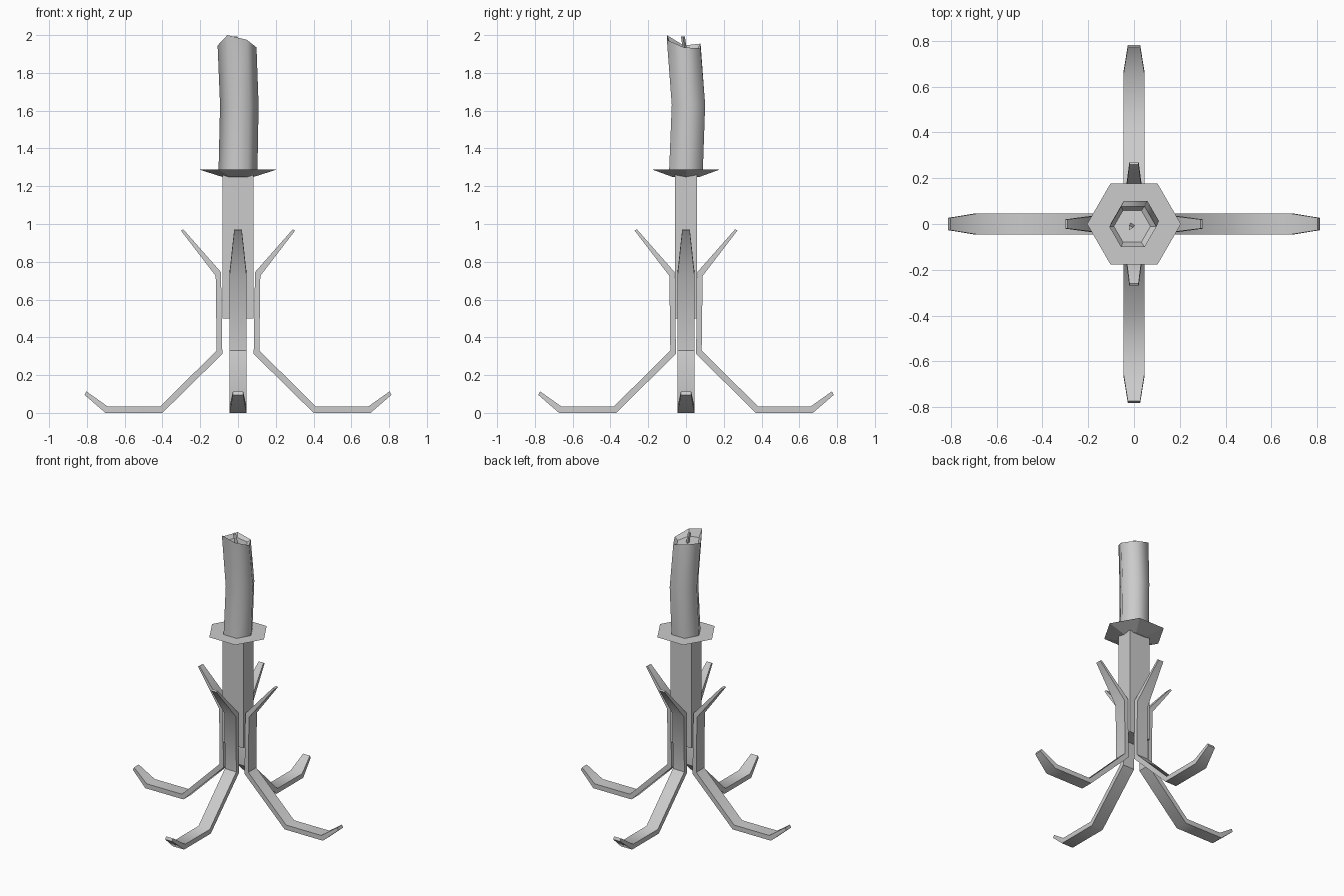
import bpy, bmesh, math
from mathutils import Vector, Matrix

if "Cube" in bpy.data.objects:
    bpy.data.objects.remove(bpy.data.objects["Cube"], do_unlink=True)

# Single plain grey material
grey = bpy.data.materials.new("plain grey")
grey.use_nodes = True
grey.diffuse_color = (0.6, 0.6, 0.6, 1)
grey.node_tree.nodes["Principled BSDF"].inputs["Base Color"].default_value = (0.6, 0.6, 0.6, 1)


def loft(name, rings, smooth_sides=False):
    """Skin a list of equal-length vertex rings and cap both ends."""
    bm = bmesh.new()
    loops = [[bm.verts.new(p) for p in ring] for ring in rings]
    n = len(loops[0])
    for a, b in zip(loops, loops[1:]):
        for i in range(n):
            j = (i + 1) % n
            bm.faces.new((a[i], a[j], b[j], b[i])).smooth = smooth_sides
    bm.faces.new(loops[0][::-1])
    bm.faces.new(loops[-1])
    bmesh.ops.recalc_face_normals(bm, faces=bm.faces)
    mesh = bpy.data.meshes.new(name)
    bm.to_mesh(mesh)
    bm.free()
    mesh.materials.append(grey)
    obj = bpy.data.objects.new(name, mesh)
    bpy.context.collection.objects.link(obj)
    return obj


def ring(radius, z, sides=6, x=0, y=0):
    """Regular polygon; z is a height or one height per corner."""
    heights = z if isinstance(z, list) else [z] * sides
    return [Vector((x + radius * math.cos(math.tau * i / sides),
                    y + radius * math.sin(math.tau * i / sides), h))
            for i, h in enumerate(heights)]


def smooth_by_angle(obj, degrees):
    bpy.ops.object.select_all(action='DESELECT')
    obj.select_set(True)
    bpy.context.view_layer.objects.active = obj
    bpy.ops.object.shade_smooth_by_angle(angle=math.radians(degrees))


# Rectangular stem
loft("stem", [[(sx * 0.083, sy * 0.058, z) for sx, sy in ((-1, -1), (1, -1), (1, 1), (-1, 1))]
              for z in (0.5, 1.26)])

# Hexagonal drip plate
loft("drip_plate", [ring(0.085, 1.25), ring(0.205, 1.288)])

# Bent candle with an uneven, hollowed top
rim_heights = [1.935, 1.93, 1.955, 1.945, 2.0, 1.975]
rim = ring(0.103, rim_heights, x=-0.005, y=-0.012)
floor = ring(0.08, [h * 0.4 + 1.93 * 0.6 - 0.015 for h in rim_heights], x=-0.008, y=-0.01)
loft("candle", [ring(0.103, 1.285), ring(0.102, 1.63, x=0.007, y=0.013), rim], True)
candle = bpy.data.objects["candle"]
bm = bmesh.new()
bm.from_mesh(candle.data)
top = max(bm.faces, key=lambda f: f.calc_center_median().z)
bmesh.ops.inset_individual(bm, faces=[top], thickness=0.015)
for v in top.verts:
    v.co = min(floor, key=lambda p: (p.xy - v.co.xy).length)
bm.to_mesh(candle.data)
bm.free()
for edge in candle.data.edges:
    a, b = (candle.data.vertices[i].co.z for i in edge.vertices)
    edge.use_edge_sharp = min(a, b) > 1.85

# Three-sided wick
loft("wick", [ring(0.012, 1.92, 3, -0.008, -0.006), ring(0.012, 1.992, 3, -0.016, -0.016)])

# Arms: outer point, inner point (distance, height) and half width
stations = [
    ((0.302, 0.965), (0.290, 0.972), 0.02),
    ((0.118, 0.725), (0.090, 0.745), 0.045),
    ((0.113, 0.33), (0.083, 0.312), 0.045),
    ((0.412, 0.034), (0.400, 0.0), 0.045),
    ((0.690, 0.034), (0.702, 0.0), 0.045),
    ((0.803, 0.114), (0.812, 0.095), 0.027),
]
for index, name in enumerate(("left", "back", "right", "front")):
    shift = -0.03 if index % 2 else 0
    turn = Matrix.Rotation(index * math.pi / 2, 3, 'Z')
    rings = [[turn @ Vector((d + shift, w * s, z))
              for (d, z), s in ((outer, -1), (outer, 1), (inner, 1), (inner, -1))]
             for outer, inner, w in stations]
    smooth_by_angle(loft(name + "_arm", rings), 46)
